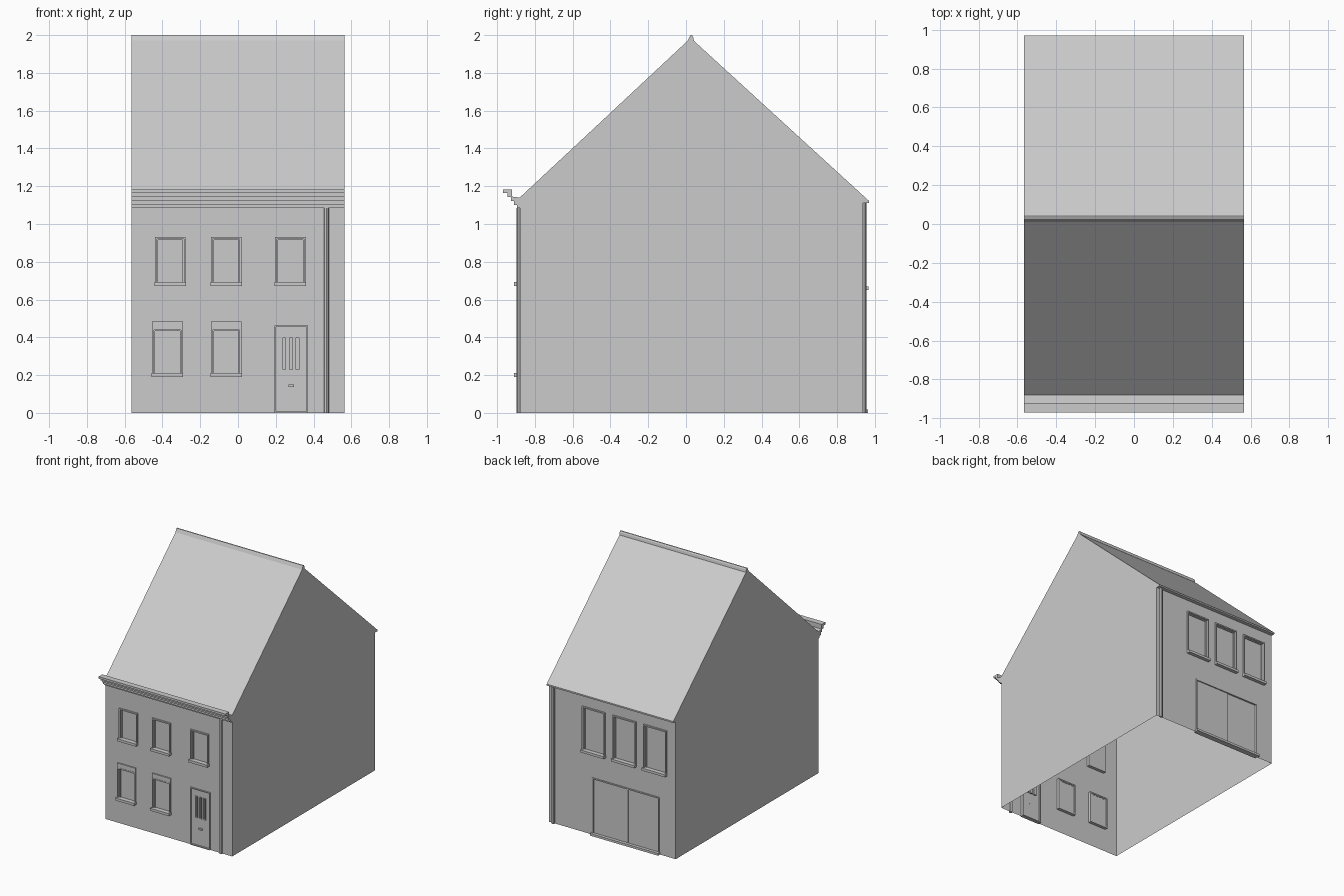
import bpy
import bmesh
from mathutils import Vector

cube = bpy.data.objects.get("Cube")
if cube:
    bpy.data.objects.remove(cube, do_unlink=True)

# One plain grey for the whole house
GREY = (0.6, 0.6, 0.6, 1)
grey = bpy.data.materials.new("plain grey")
grey.use_nodes = True
grey.diffuse_color = GREY
grey.node_tree.nodes["Principled BSDF"].inputs["Base Color"].default_value = GREY

HALF = 0.565               # half the house width
FRONT, BACK = -0.88, 0.938  # wall planes
EAVE = 1.11


def finish(bm, name):
    mesh = bpy.data.meshes.new(name)
    bm.to_mesh(mesh)
    bm.free()
    mesh.materials.append(grey)
    obj = bpy.data.objects.new(name, mesh)
    bpy.context.collection.objects.link(obj)
    return obj


def add_box(bm, x0, x1, y0, y1, z0, z1):
    verts = bmesh.ops.create_cube(bm, size=1)["verts"]
    low, high = Vector((x0, y0, z0)), Vector((x1, y1, z1))
    for v in verts:
        v.co = (low + high) / 2 + v.co * (high - low)


def box(name, x0, x1, y0, y1, z0, z1):
    bm = bmesh.new()
    add_box(bm, min(x0, x1), max(x0, x1), min(y0, y1), max(y0, y1), z0, z1)
    return finish(bm, name)


def frame(name, x0, x1, z0, z1, y0, y1, t):
    """Rectangular ring: outer edge minus a border of width t."""
    bm = bmesh.new()
    rings = []
    for y, inset in ((y0, 0), (y1, 0), (y1, t), (y0, t)):
        a, b, c, d = x0 + inset, x1 - inset, z0 + inset, z1 - inset
        rings.append([bm.verts.new(p) for p in
                      ((a, y, c), (b, y, c), (b, y, d), (a, y, d))])
    for r in range(4):
        here, there = rings[r], rings[(r + 1) % 4]
        for i in range(4):
            j = (i + 1) % 4
            bm.faces.new((here[i], here[j], there[j], there[i]))
    bmesh.ops.recalc_face_normals(bm, faces=bm.faces)
    return finish(bm, name)


def extrude_profile(name, profile):
    """Closed (y, z) profile swept across the full width."""
    bm = bmesh.new()
    face = bm.faces.new([bm.verts.new((-HALF, y, z)) for y, z in profile])
    new = bmesh.ops.extrude_face_region(bm, geom=[face])["geom"]
    for v in new:
        if isinstance(v, bmesh.types.BMVert):
            v.co.x = HALF
    bmesh.ops.recalc_face_normals(bm, faces=bm.faces)
    return finish(bm, name)


def wall(name, y, top, holes, out):
    """Flat wall sheet with rectangular openings (x0, x1, z0, z1)."""
    xs = sorted({-HALF, HALF} | {v for h in holes for v in h[:2]})
    zs = sorted({0, top} | {v for h in holes for v in h[2:]})
    bm = bmesh.new()
    grid = [[bm.verts.new((x, y, z)) for z in zs] for x in xs]
    for i in range(len(xs) - 1):
        for k in range(len(zs) - 1):
            cx, cz = (xs[i] + xs[i + 1]) / 2, (zs[k] + zs[k + 1]) / 2
            if any(a < cx < b and c < cz < d for a, b, c, d in holes):
                continue
            f = bm.faces.new((grid[i][k], grid[i + 1][k],
                              grid[i + 1][k + 1], grid[i][k + 1]))
            f.normal_update()
            if f.normal.y * out < 0:
                f.normal_flip()
    return finish(bm, name)


def window(name, hole, y, out, sill_out, sill_h=0.02):
    x0, x1, z0, z1 = hole
    frame(name + "_frame", x0, x1, z0, z1, y + out * 0.012, y - out * 0.025, 0.01)
    frame(name + "_sash", x0 + 0.01, x1 - 0.01, z0 + 0.01, z1 - 0.01,
          y - out * 0.006, y - out * 0.02, 0.006)
    box(name + "_pane", x0 + 0.01, x1 - 0.01, y - out * 0.014, y - out * 0.018,
        z0 + 0.01, z1 - 0.01)
    box(name + "_sill", x0 - 0.002, x1 + 0.002, y, y + out * sill_out, z0, z0 + sill_h)


# Openings
upper = [(x, x + 0.163, 0.672, 0.93) for x in (-0.44, -0.144, 0.196)]
lower = [(x, x + 0.163, 0.19, 0.45) for x in (-0.455, -0.144)]
rear = [(x, x + 0.205, 0.65, 1.015) for x in (0.06, -0.213, -0.487)]
door = (0.192, 0.37, 0.0, 0.463)
patio = (-0.42, 0.178, 0.0, 0.46)

# Front and back walls
wall("front_wall", FRONT, 1.14, upper + lower + [door], -1)
wall("back_wall", BACK, EAVE, rear + [patio], 1)

# Gable ends, roof slopes and rear eave, open underneath
outline = [(FRONT, 0), (FRONT, 1.14), (0.025, 1.985), (0.969, 1.122),
           (0.969, EAVE), (BACK, EAVE), (BACK, 0)]
bm = bmesh.new()
sides = [[bm.verts.new((x, y, z)) for y, z in outline] for x in (-HALF, HALF)]
bm.faces.new(sides[0])
bm.faces.new(sides[1][::-1])
for i in range(1, 5):
    bm.faces.new((sides[0][i], sides[1][i], sides[1][i + 1], sides[0][i + 1]))
bmesh.ops.recalc_face_normals(bm, faces=bm.faces)
if max(bm.faces, key=lambda f: f.calc_center_median().x).normal.x < 0:
    bmesh.ops.reverse_faces(bm, faces=bm.faces)
finish(bm, "gables_and_roof")

# Ridge cap
extrude_profile("ridge_cap", [(0.01, 1.972), (0.018, 1.99), (0.023, 2.0),
                              (0.032, 2.0), (0.038, 1.99), (0.042, 1.97)])

# Stepped cornice with gutter along the front
extrude_profile("cornice", [
    (FRONT, 1.085), (-0.895, 1.085), (-0.895, 1.1), (-0.91, 1.1), (-0.91, 1.122),
    (-0.927, 1.122), (-0.927, 1.143), (-0.946, 1.143), (-0.946, 1.165),
    (-0.969, 1.165), (-0.969, 1.182), (-0.922, 1.182), (-0.922, 1.145), (FRONT, 1.14)])

# Windows, with flat lintels on the front ground floor
for i, hole in enumerate(upper):
    window(f"front_upper_window_{i + 1}", hole, FRONT, -1, 0.03)
for i, hole in enumerate(lower):
    window(f"front_lower_window_{i + 1}", hole, FRONT, -1, 0.03)
    box(f"front_lintel_{i + 1}", hole[0], hole[1], FRONT, FRONT - 0.01, 0.45, 0.485)
for i, hole in enumerate(rear):
    window(f"rear_window_{i + 1}", hole, BACK, 1, 0.028)

# Front door: frame, leaf with three slot lights, letter slot
x0, x1, z0, z1 = door
frame("front_door_frame", x0, x1, z0, z1, FRONT - 0.008, FRONT + 0.02, 0.008)
leaf_holes = [(x, x + 0.023, 0.226, 0.4) for x in (0.233, 0.269, 0.304)]
leaf = wall("front_door_leaf", FRONT + 0.004, 0.456, leaf_holes, -1)
for v in leaf.data.vertices:  # bring the sheet's side edges into the frame
    v.co.x = min(max(v.co.x, x0 + 0.007), x1 - 0.007)
    v.co.z = max(v.co.z, 0.007)
for i, (a, b, c, d) in enumerate(leaf_holes):
    frame(f"front_door_slot_{i + 1}", a, b, c, d, FRONT - 0.002, FRONT + 0.016, 0.004)
    box(f"front_door_light_{i + 1}", a, b, FRONT + 0.012, FRONT + 0.016, c, d)
box("letter_slot", 0.267, 0.297, FRONT + 0.005, FRONT - 0.006, 0.136, 0.15)

# Rear double door: frame, two leaves, step
x0, x1, z0, z1 = patio
mid = -0.135
frame("rear_door_frame", x0, x1, z0, z1, BACK + 0.006, BACK - 0.02, 0.01)
box("rear_door_leaf_left", mid + 0.003, x1 - 0.01, BACK - 0.015, BACK - 0.003, 0.01, z1 - 0.01)
box("rear_door_leaf_right", x0 + 0.01, mid - 0.003, BACK - 0.015, BACK - 0.008, 0.01, z1 - 0.01)
box("rear_door_post", mid - 0.003, mid + 0.003, BACK - 0.015, BACK, 0.01, z1 - 0.01)
box("rear_door_step", x0 - 0.005, x1 + 0.005, BACK, BACK + 0.025, 0, 0.018)

# Downpipes
for name, x, y, out, top in (("front_downpipe", 0.468, FRONT, -1, 1.085),
                             ("rear_downpipe", 0.525, BACK, 1, EAVE)):
    bpy.ops.mesh.primitive_cylinder_add(vertices=8, radius=0.013, depth=top,
                                        location=(x, y + out * 0.004, top / 2))
    pipe = bpy.context.object
    pipe.name = name
    pipe.data.materials.append(grey)
